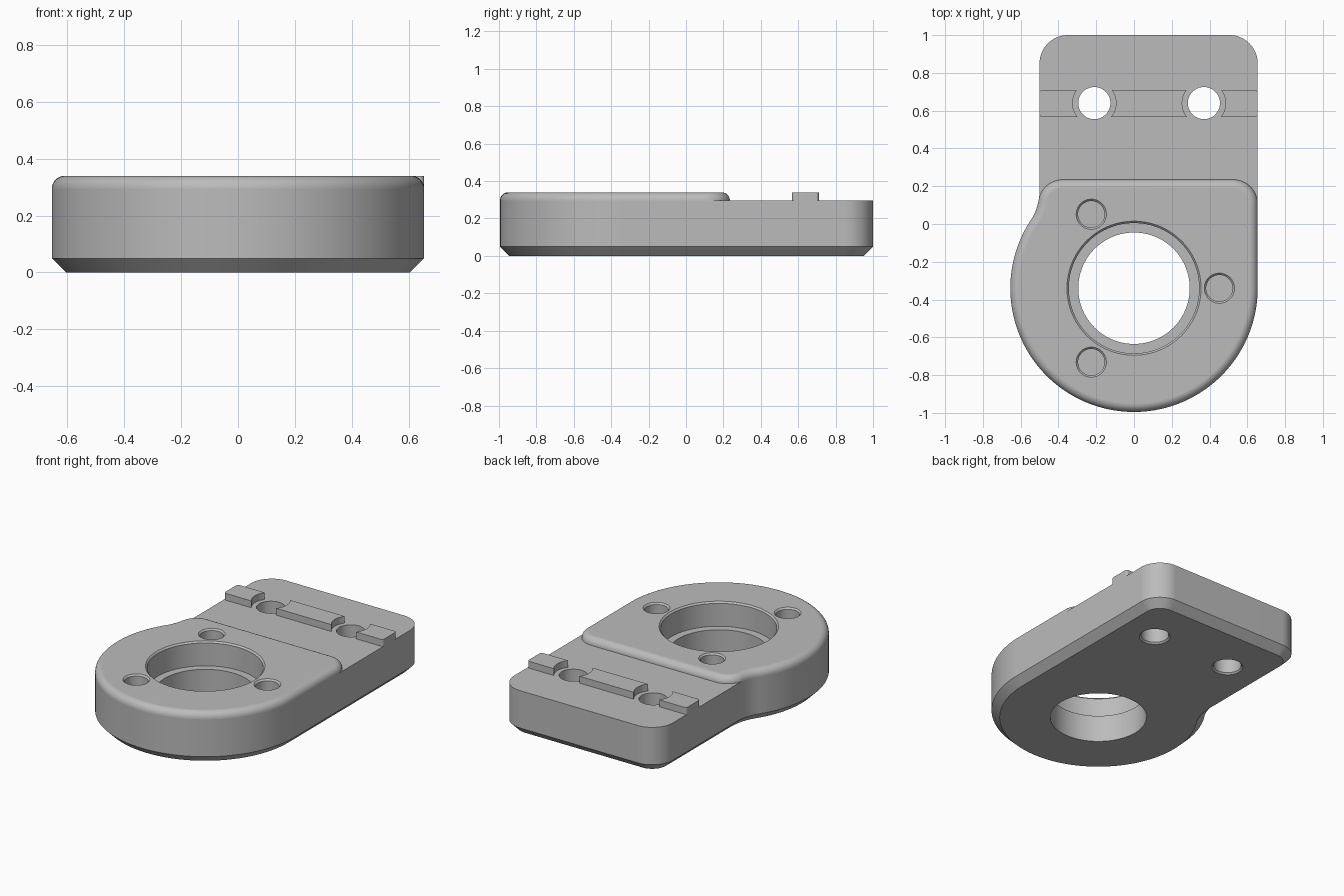
import bpy, bmesh, math

if "Cube" in bpy.data.objects:
    bpy.data.objects.remove(bpy.data.objects["Cube"])

grey = bpy.data.materials.new("light grey")
grey.use_nodes = True
GREY = (0.5, 0.5, 0.5, 1)
grey.diffuse_color = GREY
grey.node_tree.nodes["Principled BSDF"].inputs["Base Color"].default_value = GREY

PLATE_TOP, PAD_TOP, R = 0.295, 0.34, 0.655
BORE_Y, HOLE_Y = -0.34, 0.64
HOLE_X = (-0.21, 0.37)
NECK = math.degrees(math.asin(0.5216 / 0.955))   # where neck fillet meets the round


def arc(cx, cy, r, a0, a1):
    n = max(6, round(abs(a1 - a0) / 3))
    angles = [math.radians(a0 + (a1 - a0) * i / n) for i in range(n + 1)]
    return [(cx + r * math.cos(a), cy + r * math.sin(a)) for a in angles]


def plate_outline(d):
    return (arc(0, BORE_Y, R - d, 180 - NECK, 360)
            + arc(0.505, 0.85, 0.15 - d, 0, 90)
            + arc(-0.35, 0.85, 0.15 - d, 90, 180)
            + arc(-0.8, 0.18, 0.3 + d, 0, -NECK)[:-1])


def pad_outline(d):
    return (arc(0, BORE_Y, R - d, 180 - NECK, 360)
            + arc(0.525, 0.105, 0.13 - d, 0, 90)
            + arc(-0.3766, 0.105, 0.13 - d, 90, 170)
            + arc(-0.8, 0.18, 0.3 + d, -10, -NECK)[1:-1])


def loft(name, rings):
    """Skin a stack of (outline, z) rings and cap both ends."""
    bm = bmesh.new()
    loops = [[bm.verts.new((x, y, z)) for x, y in pts] for pts, z in rings]
    for a, b in zip(loops, loops[1:]):
        for i in range(len(a)):
            j = (i + 1) % len(a)
            bm.faces.new((a[i], a[j], b[j], b[i]))
    bm.faces.new(loops[0][::-1])
    bm.faces.new(loops[-1])
    mesh = bpy.data.meshes.new(name)
    bm.to_mesh(mesh)
    bm.free()
    mesh.materials.append(grey)
    ob = bpy.data.objects.new(name, mesh)
    bpy.context.collection.objects.link(ob)
    return ob


def lathe(name, x, y, profile):
    return loft(name, [(arc(x, y, r, 0, 360)[:-1], z) for r, z in profile])


def activate(ob):
    bpy.ops.object.select_all(action='DESELECT')
    ob.select_set(True)
    bpy.context.view_layer.objects.active = ob


def cut(ob, cutters):
    activate(ob)
    for c in cutters:
        mod = ob.modifiers.new("cut", 'BOOLEAN')
        mod.operation, mod.solver, mod.object = 'DIFFERENCE', 'EXACT', c
        bpy.ops.object.modifier_apply(modifier=mod.name)


def finish(ob):
    activate(ob)
    bpy.ops.object.shade_smooth_by_angle(angle=math.radians(30))
    mod = ob.modifiers.new("flat caps", 'WEIGHTED_NORMAL')
    mod.keep_sharp = True


# Mounting plate with chamfered underside, and the raised round-over pad
plate = loft("mounting_plate", [(plate_outline(0.05), 0), (plate_outline(0), 0.05),
                                (plate_outline(0), PLATE_TOP)])
round_over = []
fillet = PAD_TOP - PLATE_TOP
for i in range(9):
    t = math.pi / 2 * i / 8
    round_over.append((pad_outline(fillet * (1 - math.cos(t))),
                       PLATE_TOP + fillet * math.sin(t)))
pad = loft("raised_pad", round_over)

# Stepped bore and three blind pockets with chamfered mouths
cutters = [lathe("bore_cutter", 0, BORE_Y, [(0.295, -0.1), (0.295, 0.18), (0.345, 0.18),
                                            (0.345, 0.33), (0.365, 0.35)])]
for k in range(3):
    a = math.radians(120 * k)
    cutters.append(lathe("pocket_cutter", 0.452 * math.cos(a), BORE_Y + 0.452 * math.sin(a),
                         [(0.07, 0.17), (0.07, 0.33), (0.09, 0.35)]))
cut(pad, cutters)

# Screw holes, countersunk below
screws = [lathe("screw_cutter", x, HOLE_Y, [(0.105, -0.01), (0.085, 0.01), (0.085, 0.5)])
          for x in HOLE_X]
cut(plate, cutters + screws)
finish(plate)
finish(pad)

# Locating keys, scooped around the screw holes
scoops = [lathe("scoop_cutter", x, HOLE_Y, [(0.115, 0.2), (0.115, 0.5)]) for x in HOLE_X]
for name, x0, x1 in (("right_key", -0.5, HOLE_X[0]), ("middle_key", *HOLE_X),
                     ("left_key", HOLE_X[1], R)):
    box = [(x0, 0.567), (x1, 0.567), (x1, 0.71), (x0, 0.71)]
    key = loft(name, [(box, PLATE_TOP), (box, PAD_TOP)])
    cut(key, scoops)
    bm = bmesh.new()
    bm.from_mesh(key.data)
    corners = [e for e in bm.edges
               if abs(e.verts[0].co.z - e.verts[1].co.z) > 0.03
               and e.calc_face_angle(0) > math.radians(30)]
    bmesh.ops.bevel(bm, geom=corners, offset=0.015, segments=4, profile=0.5,
                    affect='EDGES')
    bm.to_mesh(key.data)
    bm.free()
    finish(key)

for c in cutters + screws + scoops:
    bpy.data.objects.remove(c)
